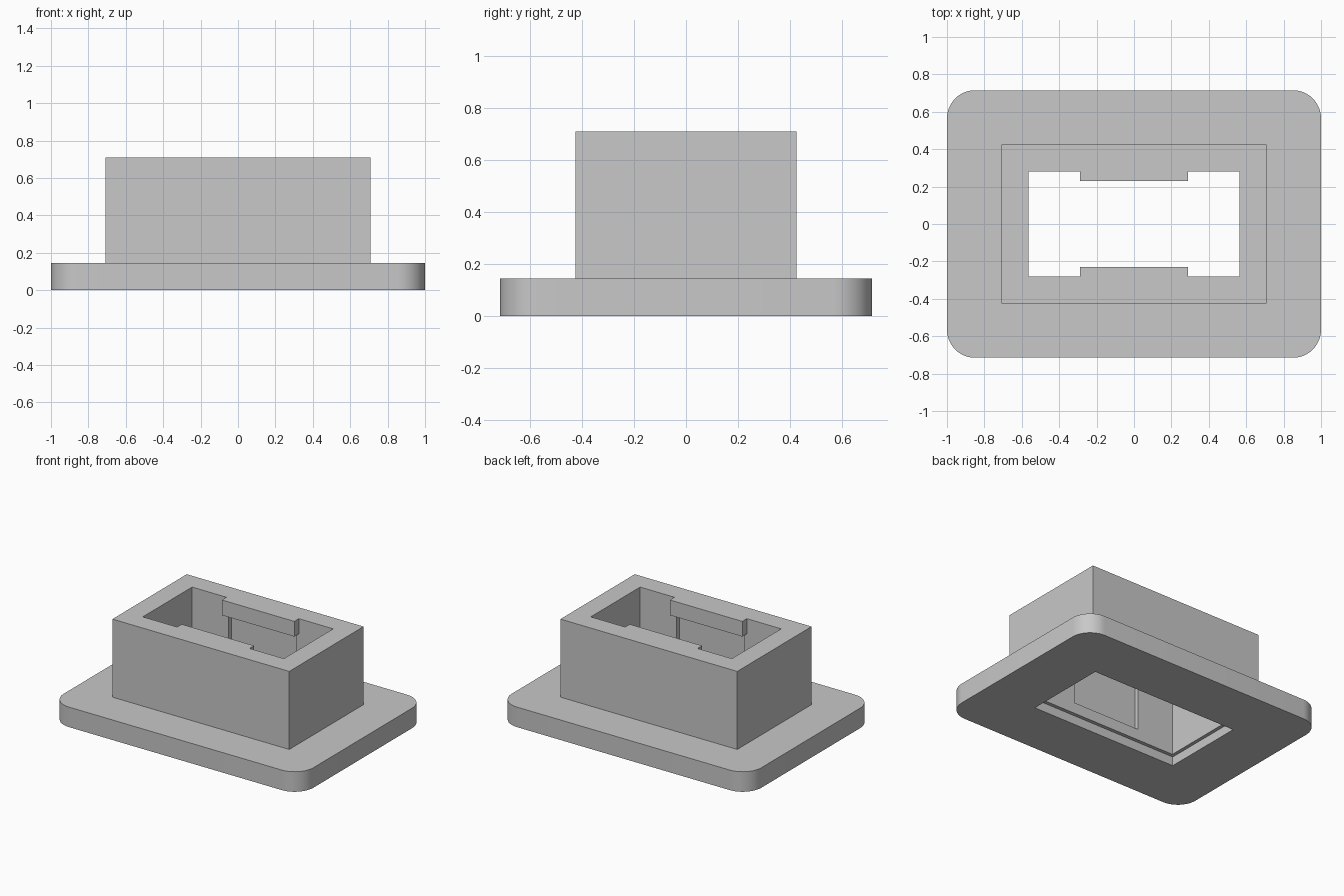
import bpy
import bmesh
import math

if "Cube" in bpy.data.objects:
    bpy.data.objects.remove(bpy.data.objects["Cube"], do_unlink=True)

PLATE_TOP, TOP = 0.145, 0.71
HOLE_X, HOLE_Y = 0.565, 0.282      # half size of the shaft
BAR_BOTTOM = 0.60

grey = bpy.data.materials.new("light grey")
grey.use_nodes = True
colour = (0.58, 0.58, 0.58, 1)
grey.diffuse_color = colour
grey.node_tree.nodes["Principled BSDF"].inputs["Base Color"].default_value = colour


def block(name, x, y, z, radius=0):
    """Box spanning the (min, max) ranges, with optional rounded upright edges."""
    bm = bmesh.new()
    bmesh.ops.create_cube(bm, size=1)
    for v in bm.verts:
        for axis, (low, high) in enumerate((x, y, z)):
            v.co[axis] = high if v.co[axis] > 0 else low
    if radius:
        upright = [e for e in bm.edges
                   if abs(e.verts[0].co.z - e.verts[1].co.z) > 0.01]
        bmesh.ops.bevel(bm, geom=upright, offset=radius, segments=12,
                        profile=0.5, affect='EDGES')
    mesh = bpy.data.meshes.new(name)
    bm.to_mesh(mesh)
    bm.free()
    mesh.materials.append(grey)
    obj = bpy.data.objects.new(name, mesh)
    bpy.context.collection.objects.link(obj)
    return obj


def combine(target, tool, operation):
    """Apply a boolean to the target and remove the tool."""
    tool.hide_render = True
    mod = target.modifiers.new(operation, 'BOOLEAN')
    mod.operation = operation
    mod.solver = 'EXACT'
    mod.object = tool
    bpy.context.view_layer.objects.active = target
    bpy.ops.object.modifier_apply(modifier=mod.name)
    bpy.data.objects.remove(tool, do_unlink=True)


# Rounded flange plate with the rectangular collar on top
housing = block("flanged_socket", (-1, 1), (-0.715, 0.715), (0, PLATE_TOP), 0.15)
collar = block("collar", (-0.708, 0.708), (-0.425, 0.425), (0.05, TOP))
combine(housing, collar, 'UNION')

# Shaft right through, and a wider step at its lower mouth
shaft = block("shaft", (-HOLE_X, HOLE_X), (-HOLE_Y, HOLE_Y), (-0.1, 1))
combine(housing, shaft, 'DIFFERENCE')
step = block("mouth_step", (-0.59, 0.59), (-0.308, 0.308), (-0.1, 0.065))
combine(housing, step, 'DIFFERENCE')

# Retaining bar at the top of each long wall, shallow pocket below it
for side in (-1, 1):
    bar_y = sorted((side * 0.23, side * 0.35))
    bar = block("retaining_bar", (-0.29, 0.29), bar_y, (BAR_BOTTOM, TOP))
    combine(housing, bar, 'UNION')
    pocket_y = sorted((side * 0.25, side * 0.312))
    pocket = block("wall_pocket", (-0.272, 0.272), pocket_y, (PLATE_TOP, BAR_BOTTOM))
    combine(housing, pocket, 'DIFFERENCE')

# Merge flat regions, then smooth only the rounded corners
bm = bmesh.new()
bm.from_mesh(housing.data)
bmesh.ops.remove_doubles(bm, verts=bm.verts, dist=0.0001)
bmesh.ops.dissolve_limit(bm, angle_limit=math.radians(0.5),
                         verts=bm.verts, edges=bm.edges)
bm.to_mesh(housing.data)
bm.free()
bpy.ops.object.select_all(action='DESELECT')
housing.select_set(True)
bpy.context.view_layer.objects.active = housing
bpy.ops.object.shade_smooth_by_angle(angle=math.radians(30))
